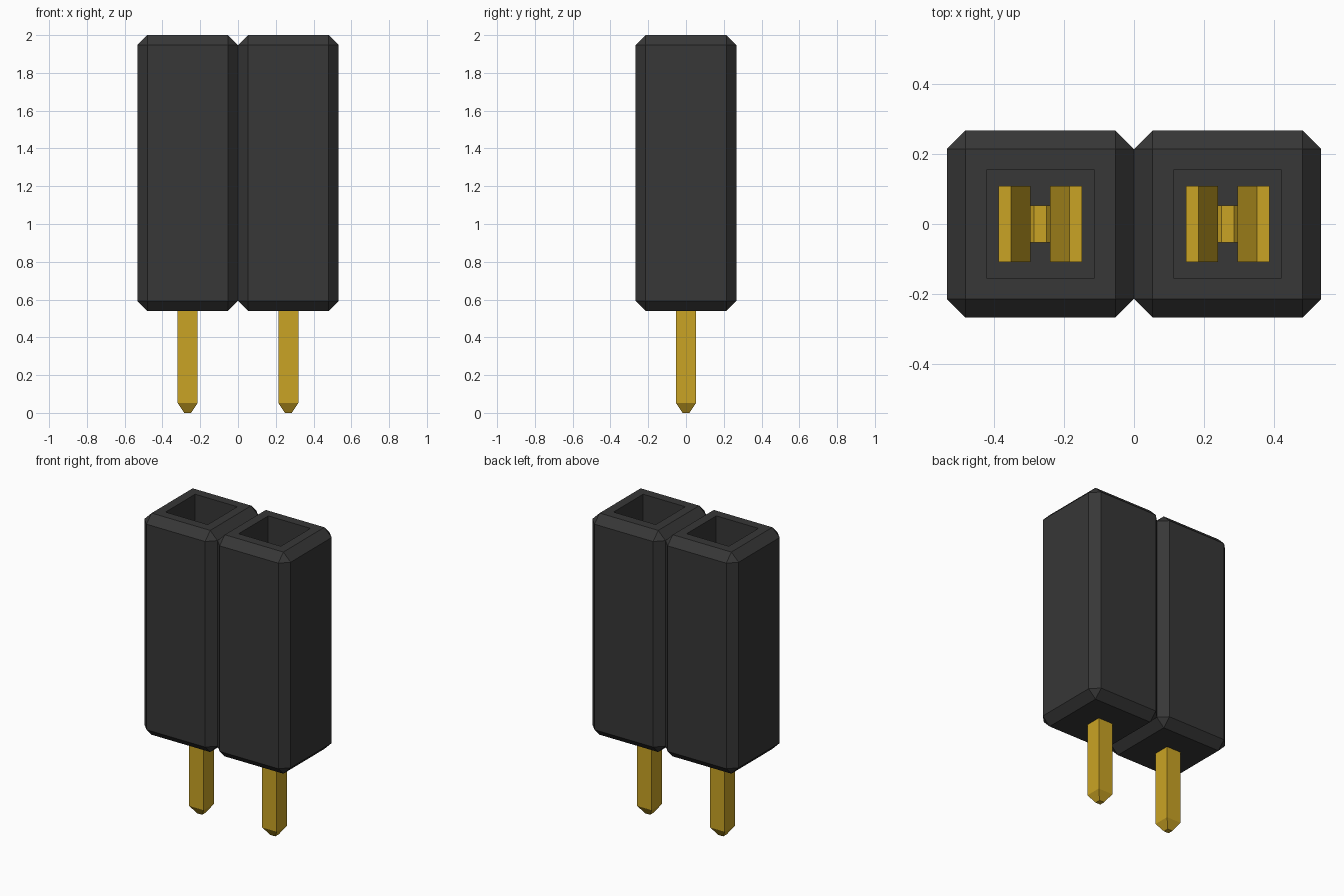
import bpy, bmesh
from mathutils import Matrix

cube = bpy.data.objects.get("Cube")
if cube:
    bpy.data.objects.remove(cube, do_unlink=True)

PITCH = 0.533
HALF = PITCH / 2
CHAMFER = 0.053
BODY_BOTTOM, BODY_TOP = 0.54, 2.0
SOCKET_HALF, SOCKET_FLOOR = 0.129, 0.80
PIN_HALF, TIP_HALF = 0.053, 0.018


def material(name, colour):
    m = bpy.data.materials.new(name)
    m.use_nodes = True
    m.diffuse_color = colour
    m.node_tree.nodes["Principled BSDF"].inputs["Base Color"].default_value = colour
    return m


black = material("black plastic", (0.038, 0.038, 0.038, 1))
gold = material("gold metal", (0.59, 0.37, 0.018, 1))


def finish(bm, name, mat, x):
    bmesh.ops.recalc_face_normals(bm, faces=bm.faces)
    mesh = bpy.data.meshes.new(name)
    bm.to_mesh(mesh)
    bm.free()
    mesh.materials.append(mat)
    ob = bpy.data.objects.new(name, mesh)
    ob.location.x = x
    bpy.context.collection.objects.link(ob)
    return ob


def make_housing(name, x):
    # Chamfered block with a square socket sunk into its top
    bm = bmesh.new()
    size = (PITCH, PITCH, BODY_TOP - BODY_BOTTOM)
    bmesh.ops.create_cube(bm, size=1, matrix=Matrix.Translation(
        (0, 0, (BODY_TOP + BODY_BOTTOM) / 2)) @ Matrix.Diagonal((*size, 1)))
    bmesh.ops.bevel(bm, geom=bm.edges[:], offset=CHAMFER, segments=1,
                    affect='EDGES')
    top = max(bm.faces, key=lambda f: f.calc_center_median().z)
    bmesh.ops.inset_region(bm, faces=[top],
                           thickness=HALF - CHAMFER - SOCKET_HALF)
    floor = bmesh.ops.extrude_discrete_faces(bm, faces=[top])["faces"][0]
    for v in floor.verts:
        v.co.z = SOCKET_FLOOR
    finish(bm, name, black, x)


def make_pin(name, x):
    # Square pin lofted through (z, half width, half depth) sections
    sections = [(0, TIP_HALF, TIP_HALF), (0.053, PIN_HALF, PIN_HALF),
                (0.85, PIN_HALF, PIN_HALF), (0.885, TIP_HALF, PIN_HALF)]
    bm = bmesh.new()
    rings = [[bm.verts.new((sx * w, sy * d, z))
              for sx, sy in ((-1, -1), (1, -1), (1, 1), (-1, 1))]
             for z, w, d in sections]
    for a, b in zip(rings, rings[1:]):
        for i in range(4):
            j = (i + 1) % 4
            bm.faces.new((a[i], a[j], b[j], b[i]))
    bm.faces.new(rings[0][::-1])
    bm.faces.new(rings[-1])
    finish(bm, name, gold, x)


def make_leaf(name, x, side):
    # Spring leaf: pinched below a funnel mouth, drawn as an x-z profile
    inner = [(0.050, SOCKET_FLOOR), (0.050, 1.15), (0.028, 1.42), (0.083, 1.62)]
    outer = [(0.119, 1.62), (0.064, 1.42), (0.086, 1.15), (0.086, SOCKET_FLOOR)]
    bm = bmesh.new()
    face = bm.faces.new([bm.verts.new((side * px, -0.108, pz))
                         for px, pz in inner + outer])
    new = bmesh.ops.extrude_face_region(bm, geom=[face])["geom"]
    bmesh.ops.translate(bm, vec=(0, 0.216, 0),
                        verts=[g for g in new if isinstance(g, bmesh.types.BMVert)])
    finish(bm, name, gold, x)


# Two identical positions side by side
for label, sign in (("left", 1), ("right", -1)):
    x = sign * HALF
    make_housing(f"{label}_housing", x)
    make_pin(f"{label}_pin", x)
    make_leaf(f"{label}_contact_outer_leaf", x, sign)
    make_leaf(f"{label}_contact_inner_leaf", x, -sign)
